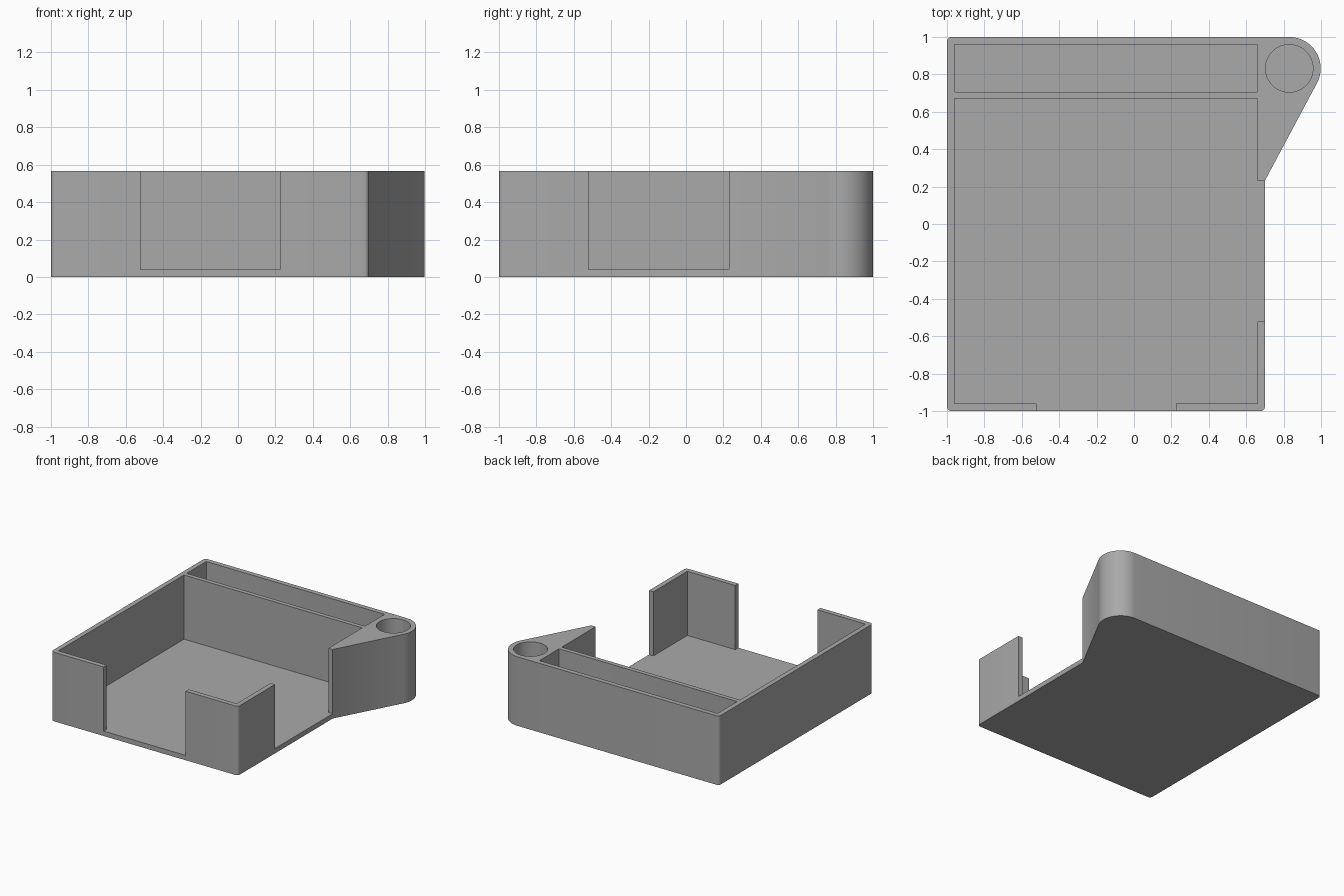
import bpy
import bmesh
from math import acos, atan2, cos, sin, hypot, pi, radians

if "Cube" in bpy.data.objects:
    bpy.data.objects.remove(bpy.data.objects["Cube"], do_unlink=True)

HEIGHT, FLOOR = 0.567, 0.04
LEFT, RIGHT, FRONT, BACK = -1.0, 0.7, -1.0, 1.0
WALL = 0.04
BOSS_X, BOSS_Y, BOSS_R, HOLE_R = 0.83, 0.832, 0.168, 0.127
GUSSET_Y = 0.232

grey = bpy.data.materials.new("plain grey")
grey.use_nodes = True
colour = (0.4, 0.4, 0.4, 1)
grey.diffuse_color = colour
grey.node_tree.nodes["Principled BSDF"].inputs["Base Color"].default_value = colour


def arc(cx, cy, r, start, end, steps):
    """Points along an arc, counter-clockwise from start to end."""
    return [(cx + r * cos(start + (end - start) * i / steps),
             cy + r * sin(start + (end - start) * i / steps))
            for i in range(steps + 1)]


def rounded_rect(x0, y0, x1, y1, r):
    """Counter-clockwise rectangle with rounded corners."""
    corners = [(x0 + r, y0 + r), (x1 - r, y0 + r), (x1 - r, y1 - r), (x0 + r, y1 - r)]
    pts = []
    for i, (cx, cy) in enumerate(corners):
        a = pi + i * pi / 2
        pts += arc(cx, cy, r, a, a + pi / 2, 4)
    return pts


def prism(name, pts, z0, z1):
    """Extrude a flat profile between two heights."""
    bm = bmesh.new()
    face = bm.faces.new([bm.verts.new((x, y, z0)) for x, y in pts])
    up = bmesh.ops.extrude_face_region(bm, geom=[face])["geom"]
    bmesh.ops.translate(bm, vec=(0, 0, z1 - z0),
                        verts=[v for v in up if isinstance(v, bmesh.types.BMVert)])
    bmesh.ops.recalc_face_normals(bm, faces=bm.faces)
    mesh = bpy.data.meshes.new(name)
    bm.to_mesh(mesh)
    bm.free()
    mesh.materials.append(grey)
    obj = bpy.data.objects.new(name, mesh)
    bpy.context.collection.objects.link(obj)
    return obj


def cut(target, name, pts):
    """Sink a pocket of the given profile down to the floor."""
    cutter = prism(name, pts, FLOOR, HEIGHT + 0.2)
    cutter.hide_render = True
    mod = target.modifiers.new(name, "BOOLEAN")
    mod.operation = "DIFFERENCE"
    mod.solver = "EXACT"
    mod.object = cutter
    bpy.context.view_layer.objects.active = target
    bpy.ops.object.modifier_apply(modifier=name)
    bpy.data.objects.remove(cutter, do_unlink=True)


# Outer body: rounded box with a round boss and a tapering gusset
dx, dy = RIGHT - BOSS_X, GUSSET_Y - BOSS_Y
tangent = atan2(dy, dx) + acos(BOSS_R / hypot(dx, dy))
r = 0.025
outline = arc(LEFT + r, FRONT + r, r, pi, 1.5 * pi, 6)
outline += arc(RIGHT - r, FRONT + r, r, -pi / 2, 0, 6)
outline += [(RIGHT, GUSSET_Y)]
outline += arc(BOSS_X, BOSS_Y, BOSS_R, tangent, pi / 2, 32)
outline += arc(LEFT + r, BACK - r, r, pi / 2, pi, 6)
tray = prism("tray_body", outline, 0, HEIGHT)

# Main compartment with openings through the front and side walls
x0, x1, y0, y1 = LEFT + WALL, RIGHT - WALL, FRONT + WALL, 0.67
out = 0.1
main = [(x0, y0), (-0.522, y0), (-0.522, FRONT - out), (0.225, FRONT - out),
        (0.225, y0), (x1, y0), (x1, -0.52), (RIGHT + out, -0.52),
        (RIGHT + out, 0.23), (x1, 0.23), (x1, y1), (x0, y1)]
cut(tray, "main_pocket", main)

# Narrow rear compartment and round hole in the boss
cut(tray, "rear_pocket", rounded_rect(x0, 0.706, x1, BACK - WALL, 0.005))
cut(tray, "boss_hole", arc(BOSS_X, BOSS_Y, HOLE_R, 0, 2 * pi, 64)[:-1])

# Smooth the curved walls, keep the edges crisp
bpy.ops.object.select_all(action="DESELECT")
tray.select_set(True)
bpy.context.view_layer.objects.active = tray
bpy.ops.object.shade_smooth_by_angle(angle=radians(30))
